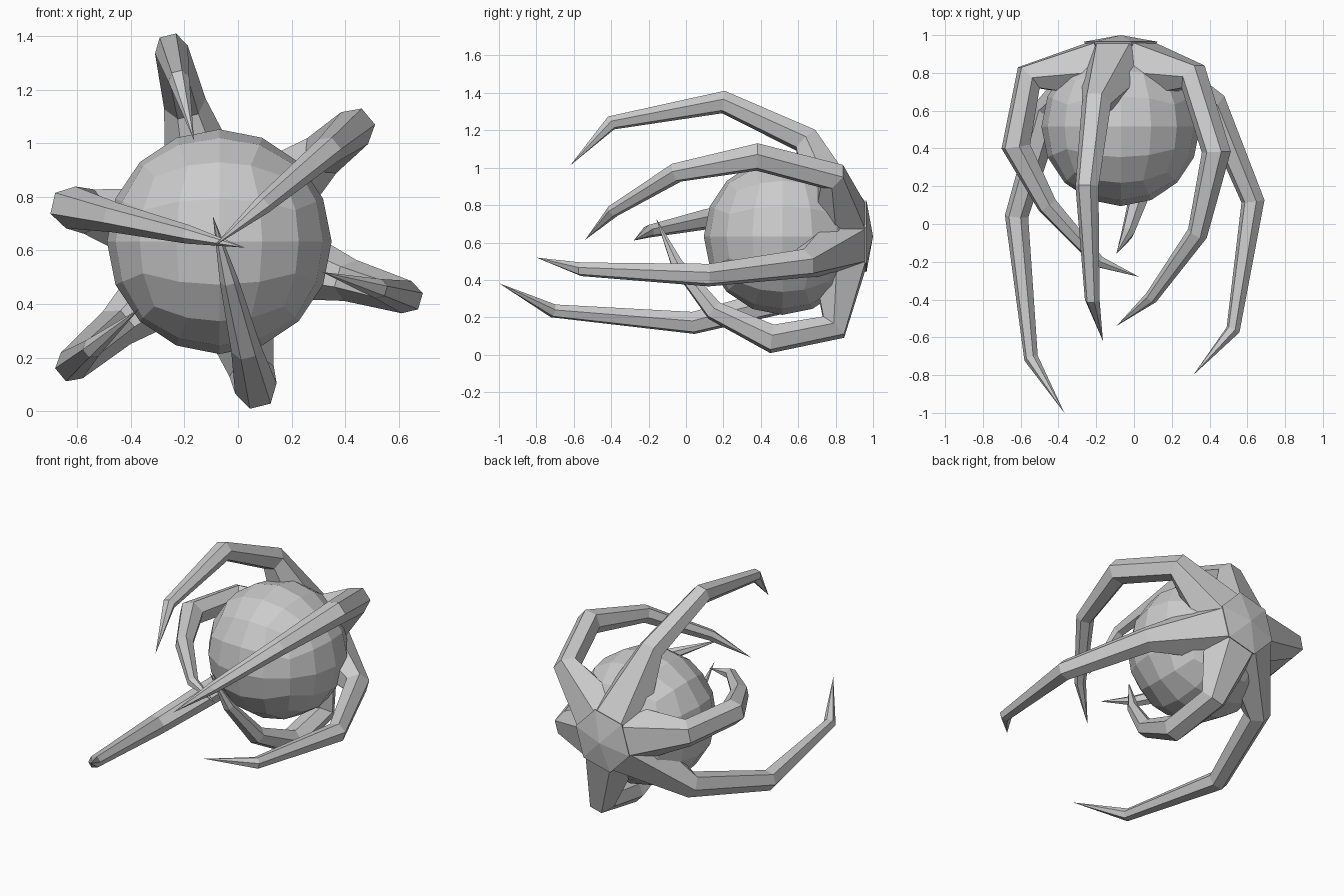
import bpy, bmesh, math
from mathutils import Vector

cube = bpy.data.objects.get("Cube")
if cube:
    bpy.data.objects.remove(cube, do_unlink=True)

# Single grey material
grey = bpy.data.materials.new("plain_grey")
grey.use_nodes = True
COLOR = (0.6, 0.6, 0.6, 1)
grey.diffuse_color = COLOR
grey.node_tree.nodes["Principled BSDF"].inputs["Base Color"].default_value = COLOR

AXIS = Vector((-0.07, 0, 0.633))   # front-to-back axis all arms radiate from


def finish(name, bm):
    bmesh.ops.recalc_face_normals(bm, faces=bm.faces[:])
    mesh = bpy.data.meshes.new(name)
    bm.to_mesh(mesh)
    bm.free()
    mesh.materials.append(grey)
    obj = bpy.data.objects.new(name, mesh)
    bpy.context.collection.objects.link(obj)
    return obj


def radial(angle, r, y, side=0.0):
    """Point at radius r along an angle around the axis, offset sideways."""
    c, s = math.cos(angle), math.sin(angle)
    return AXIS + Vector((c * r - s * side, y, s * r + c * side))


def bridge(bm, a, b):
    n = len(a)
    for i in range(n):
        bm.faces.new((a[i], a[(i + 1) % n], b[(i + 1) % n], b[i]))


# Core ball: a subdivided cube blown up to a sphere
bm = bmesh.new()
bmesh.ops.create_cube(bm, size=2)
bmesh.ops.subdivide_edges(bm, edges=bm.edges[:], cuts=3, use_grid_fill=True)
for v in bm.verts:
    spread = Vector([math.tan(c * math.pi / 4) for c in v.co])
    v.co = AXIS + Vector((0, 0.515, 0)) + spread.normalized() * 0.42
finish("core_ball", bm)

# Rear hub: shallow six-sided cap with a tapered skirt
bm = bmesh.new()
rings = []
for r, y in ((0.2, 0.965), (0.12, 0.8)):
    rings.append([bm.verts.new(radial(math.radians(14 + 60 * k), r, y)) for k in range(6)])
apex = bm.verts.new(radial(0, 0, 1.0))
bridge(bm, *rings)
for k in range(6):
    bm.faces.new((rings[0][k], rings[0][(k + 1) % 6], apex))
bm.faces.new(rings[1])
finish("rear_hub", bm)


# Curved claw arm: hexagonal rings along a planar path of (radius, y, thickness)
def arm(name, degrees, path, tip):
    angle = math.radians(degrees)
    path = [(0.12, 0.81, 0.18)] + path
    pts = [Vector(p[:2]) for p in path] + [Vector(tip)]
    bm = bmesh.new()
    rings = []
    for i, (r, y, size) in enumerate(path):
        if i == 0:
            out = Vector((0.3, 0.95))
        else:
            t = (pts[i] - pts[i - 1]).normalized() + (pts[i + 1] - pts[i]).normalized()
            out = Vector((-t.y, t.x)).normalized()
        ring = []
        for k in range(6):
            a = math.radians(30 + 60 * k)
            p = pts[i] + out * (size * math.cos(a))
            ring.append(bm.verts.new(radial(angle, p.x, p.y, size * math.sin(a))))
        rings.append(ring)
    for a, b in zip(rings, rings[1:]):
        bridge(bm, a, b)
    end = bm.verts.new(radial(angle, *tip))
    for k in range(6):
        bm.faces.new((rings[-1][k], rings[-1][(k + 1) % 6], end))
    bm.faces.new(rings[0])
    finish(name, bm)


# Long open arms
arm("top_arm", 104, [(0.53, 0.64, 0.08), (0.74, 0.2, 0.063), (0.625, -0.4, 0.04)], (0.39, -0.62))
arm("lower_left_arm", -16.5, [(0.51, 0.63, 0.08), (0.73, 0.12, 0.063), (0.62, -0.56, 0.038)], (0.4, -0.8))
arm("lower_right_arm", 220, [(0.5, 0.6, 0.08), (0.72, 0.04, 0.063), (0.62, -0.71, 0.038)], (0.39, -1.0))

# Tightly curled arms
arm("upper_left_arm", 40, [(0.5, 0.78, 0.085), (0.66, 0.38, 0.078), (0.53, -0.05, 0.055),
                           (0.21, -0.39, 0.035)], (-0.03, -0.54))
arm("upper_right_arm", 167, [(0.5, 0.775, 0.085), (0.57, 0.41, 0.08), (0.4, 0.1, 0.056),
                             (0.12, -0.2, 0.035)], (-0.1, -0.28))
arm("bottom_arm", -76, [(0.5, 0.79, 0.085), (0.565, 0.46, 0.08), (0.41, 0.15, 0.056),
                        (0.15, -0.05, 0.035)], (-0.1, -0.16))
